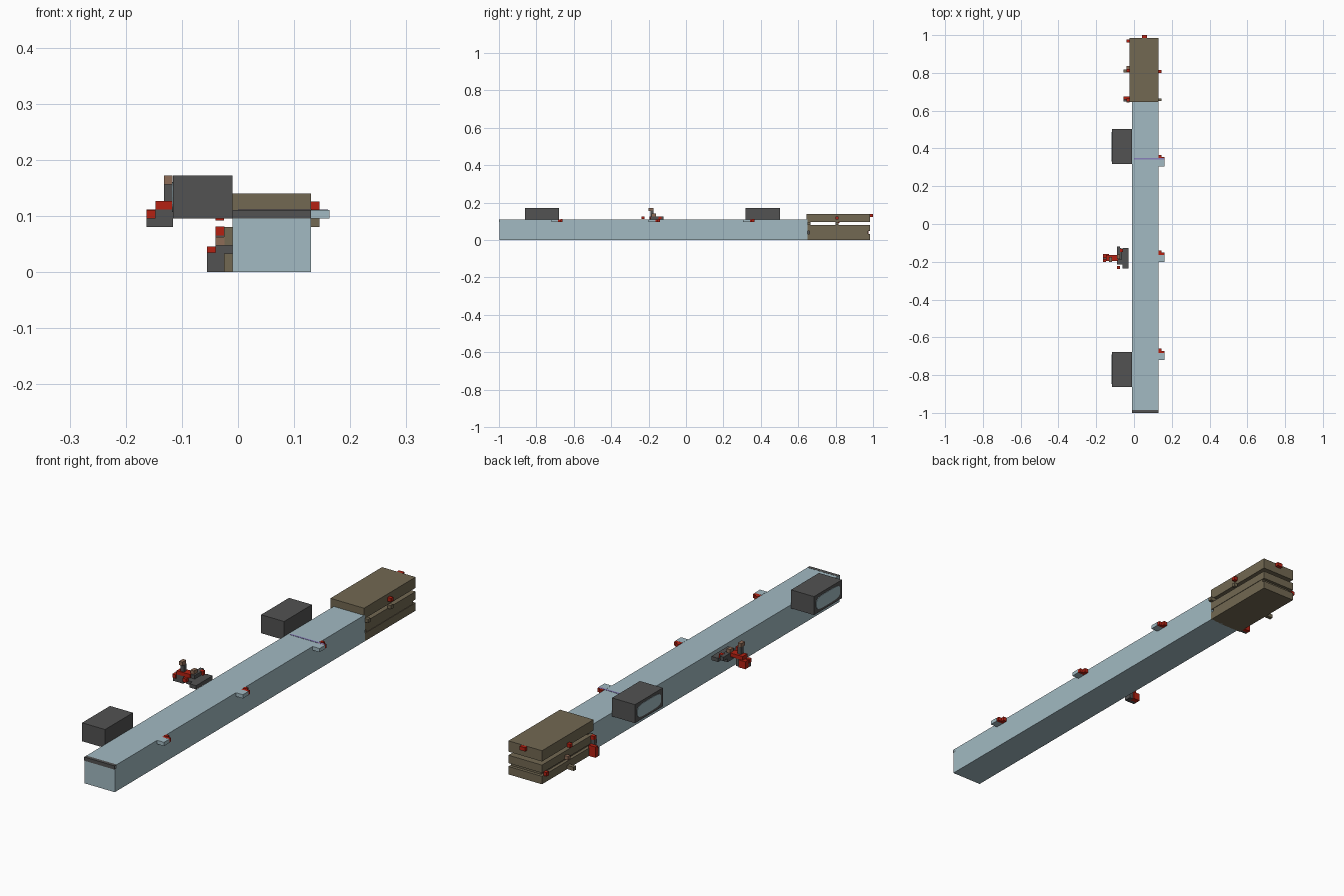
import bpy, bmesh, math

cube = bpy.data.objects.get("Cube")
if cube:
    bpy.data.objects.remove(cube, do_unlink=True)


def material(name, rgb):
    m = bpy.data.materials.new(name)
    m.use_nodes = True
    m.diffuse_color = (*rgb, 1)
    m.node_tree.nodes["Principled BSDF"].inputs["Base Color"].default_value = (*rgb, 1)
    return m


BLUE = material("pale blue", (0.36, 0.49, 0.54))
BROWN = material("olive brown", (0.17, 0.14, 0.085))
DARK = material("charcoal", (0.085, 0.085, 0.085))
RED = material("red", (0.46, 0.015, 0.006))
TAN = material("tan", (0.27, 0.15, 0.095))
VIOLET = material("violet", (0.25, 0.22, 0.5))
U = 0.0156  # small block size


def finish(name, bm, mat):
    bmesh.ops.recalc_face_normals(bm, faces=bm.faces)
    mesh = bpy.data.meshes.new(name)
    bm.to_mesh(mesh)
    bm.free()
    mesh.materials.append(mat)
    obj = bpy.data.objects.new(name, mesh)
    bpy.context.collection.objects.link(obj)
    return obj


def box(name, mat, x, y, z):
    """Box spanning the given (low, high) ranges."""
    bm = bmesh.new()
    bmesh.ops.create_cube(bm, size=1)
    for v in bm.verts:
        v.co = [(a + b) / 2 + c * (b - a) for (a, b), c in zip((x, y, z), v.co)]
    return finish(name, bm, mat)


def block(name, mat, x, y, z, sx=1, sy=1, sz=1):
    """Box of whole small blocks starting at its low corner."""
    return box(name, mat, (x, x + sx * U), (y, y + sy * U), (z, z + sz * U))


def oval_plate(name, mat, x, y, z, half_y, half_z):
    """Thin rounded plate facing -x."""
    bm = bmesh.new()
    ring = []
    for i in range(32):
        a = math.tau * i / 32
        c, s = math.cos(a), math.sin(a)
        ring.append(bm.verts.new((x,
                                  y + half_y * math.copysign(abs(c) ** 0.5, c),
                                  z + half_z * math.copysign(abs(s) ** 0.5, s))))
    face = bm.faces.new(ring)
    out = bmesh.ops.extrude_face_region(bm, geom=[face])
    for v in out["geom"]:
        if isinstance(v, bmesh.types.BMVert):
            v.co.x -= 0.002
    return finish(name, bm, mat)


# Long beam with a dark lip at its front end
box("beam", BLUE, (-0.01, 0.13), (-0.998, 0.65), (0, 0.11))
box("front_lip", DARK, (-0.01, 0.13), (-1, -0.985), (0.095, 0.1105))
box("cross_stripe", VIOLET, (0, 0.16), (0.342, 0.35), (0.105, 0.111))

# Side housings with rounded windows
for tag, y in (("front", -0.77), ("rear", 0.41)):
    box(tag + "_housing", DARK, (-0.116, -0.01), (y - 0.092, y + 0.092), (0.095, 0.172))
    oval_plate(tag + "_housing_window", BLUE, -0.116, y, 0.1335, 0.078, 0.027)

# Left side catches
for i, y in enumerate((-0.69, -0.17, 0.335)):
    block(f"catch_{i}", BLUE, 0.13, y - 0.03, 0.095, 2.1, 2.3)
    block(f"catch_tip_{i}", RED, 0.13, y + 0.006, 0.095, 2, 0.8)
    block(f"catch_peg_{i}", RED, 0.13, y + 0.018, 0.095, 1, 0.8, 1.1)

# Layered stock at the rear
box("stock_top", BROWN, (-0.025, 0.13), (0.645, 0.985), (0.095, 0.14))
box("stock_middle", BROWN, (-0.025, 0.13), (0.645, 0.985), (0.047, 0.08))
box("stock_core", BROWN, (-0.012, 0.128), (0.66, 0.972), (0.03, 0.05))
box("stock_bottom", BROWN, (-0.025, 0.13), (0.645, 0.985), (0, 0.033))
box("stock_spacer", BROWN, (-0.01, 0.13), (0.645, 0.665), (0.078, 0.097))

# Pegs on the stock
block("rear_peg", RED, 0.043, 0.984, 0.124, 1.6)
block("left_peg", RED, 0.13, 0.8, 0.11)
block("left_front_peg", BROWN, 0.13, 0.65, 0.08)
block("left_lower_peg", BROWN, 0.13, 0.8, 0.08)
block("right_peg", RED, -0.0402, 0.805, 0.092)
block("right_rear_peg", RED, -0.0402, 0.96, 0.033)
block("right_low_peg", BROWN, -0.055, 0.803, 0, 2)
block("right_mid_peg", TAN, -0.0402, 0.82, 0.047)
block("latch_base", DARK, -0.055, 0.648, 0, 3, 0.8, 2.2)
block("latch_riser", DARK, -0.04, 0.648, 0.034, 2, 0.8, 2)
block("latch_red", RED, -0.055, 0.66, 0, 2, 1, 2.9)
block("latch_cap", RED, -0.04, 0.648, 0.065)
block("latch_tan", TAN, -0.04, 0.644, 0.047)

# Floating mechanism beside the beam
block("mechanism_plate", DARK, -0.09, -0.215, 0.095, 3.8, 4.5)
block("mechanism_wing", DARK, -0.06, -0.235, 0.095, 2, 7)
block("mechanism_spine", DARK, -0.09, -0.19, 0.11, 1.5, 4)
block("mechanism_arm", DARK, -0.147, -0.195, 0.08, 2, 2, 2)
block("mechanism_end", DARK, -0.163, -0.195, 0.08, 1, 1, 1)
block("mechanism_handle", RED, -0.163, -0.18, 0.08, 2, 1.4, 2)
block("mechanism_front_tip", RED, -0.163, -0.2, 0.095)
block("mechanism_bar", RED, -0.147, -0.195, 0.111, 4, 2)
block("mechanism_post", DARK, -0.132, -0.19, 0.11, 1, 1, 3)
block("mechanism_post_cap", TAN, -0.132, -0.2, 0.156, 1, 1.6)
block("mechanism_neck", TAN, -0.09, -0.185, 0.125, 1, 1.5, 1)
block("mechanism_front_peg", RED, -0.09, -0.237, 0.111)
block("mechanism_rear_peg", RED, -0.075, -0.147, 0.111)
block("mechanism_rear_block", DARK, -0.09, -0.135, 0.11)
